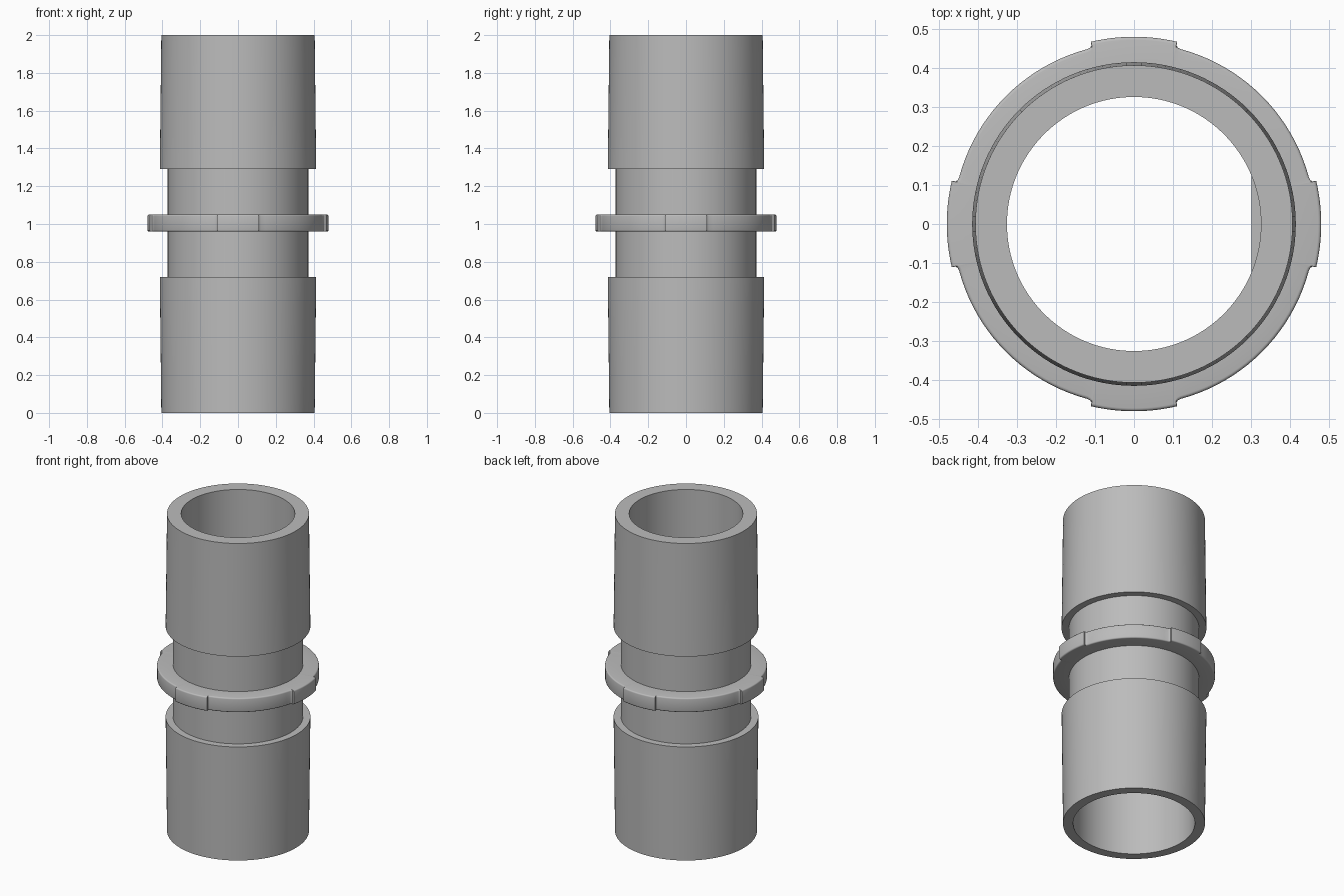
import bpy, bmesh
from math import sin, cos, asin, pi, tau

cube = bpy.data.objects.get("Cube")
if cube:
    bpy.data.objects.remove(cube, do_unlink=True)

grey = bpy.data.materials.new("mid grey plastic")
grey.use_nodes = True
GREY = (0.5, 0.5, 0.5, 1)
grey.diffuse_color = GREY
grey.node_tree.nodes["Principled BSDF"].inputs["Base Color"].default_value = GREY

SEGMENTS = 128


def finish(name, bm, angle=0.5):
    bmesh.ops.recalc_face_normals(bm, faces=bm.faces)
    mesh = bpy.data.meshes.new(name)
    bm.to_mesh(mesh)
    bm.free()
    obj = bpy.data.objects.new(name, mesh)
    mesh.materials.append(grey)
    bpy.context.collection.objects.link(obj)
    bpy.ops.object.select_all(action="DESELECT")
    obj.select_set(True)
    bpy.context.view_layer.objects.active = obj
    bpy.ops.object.shade_smooth_by_angle(angle=angle)
    return obj


def loft(bm, rings):
    """Join closed rings of points, the last one back to the first."""
    loops = [[bm.verts.new(p) for p in ring] for ring in rings]
    for a, b in zip(loops, loops[1:] + loops[:1]):
        for i in range(len(a)):
            j = (i + 1) % len(a)
            bm.faces.new((a[i], a[j], b[j], b[i]))


def circle(r, z):
    return [(r * cos(tau * i / SEGMENTS), r * sin(tau * i / SEGMENTS), z)
            for i in range(SEGMENTS)]


# Hollow hose coupling: two tapered sleeves, a thinner neck and a stepped bore
profile = [(0.348, 0), (0.406, 0), (0.414, 0.72), (0.372, 0.72),
           (0.372, 1.29), (0.414, 1.29), (0.406, 2), (0.325, 2),
           (0.325, 1), (0.348, 1)]
bm = bmesh.new()
loft(bm, [circle(r, z) for r, z in profile])
finish("coupling_tube", bm)

# Outline of the collar: four raised lugs with filleted roots
LUG, BASE = 0.479, 0.463
edge = asin(0.11 / LUG)
quarter = [(LUG, -edge + 2 * edge * i / 12) for i in range(13)]
quarter += [(0.469, edge + 0.003), (0.465, edge + 0.013), (BASE, edge + 0.032)]
start, stop = edge + 0.032, pi / 2 - edge - 0.032
quarter += [(BASE, start + (stop - start) * i / 20) for i in range(1, 21)]
quarter += [(0.465, pi / 2 - edge - 0.013), (0.469, pi / 2 - edge - 0.003)]
outline = [(r, a + k * pi / 2) for k in range(4) for r, a in quarter]


def collar_ring(inset, z):
    return [((r - inset) * cos(a), (r - inset) * sin(a), z) for r, a in outline]


def inner_ring(z):
    return [(0.36 * cos(a), 0.36 * sin(a), z) for r, a in outline]


# Collar with softly rounded rims
LOW, HIGH, ROUND = 0.96, 1.05, 0.008
steps = [pi / 2 * i / 3 for i in range(4)]
rings = [inner_ring(LOW)]
rings += [collar_ring(ROUND * (1 - sin(t)), LOW + ROUND * (1 - cos(t))) for t in steps]
rings += [collar_ring(ROUND * (1 - cos(t)), HIGH - ROUND * (1 - sin(t))) for t in steps]
rings.append(inner_ring(HIGH))
bm = bmesh.new()
loft(bm, rings)
finish("lugged_collar", bm, 0.6)

# Small flat-edged ledge inside the bore
half = asin(0.125 / 0.325)
bm = bmesh.new()
arc = [(-half + 2 * half * i / 16) for i in range(17)]
loop = [bm.verts.new((0.326 * cos(a), 0.326 * sin(a), 1)) for a in arc]
ledge = bm.faces.new(loop)
lifted = bmesh.ops.extrude_face_region(bm, geom=[ledge])["geom"]
bmesh.ops.translate(bm, vec=(0, 0, 0.005),
                    verts=[v for v in lifted if isinstance(v, bmesh.types.BMVert)])
finish("bore_ledge", bm)
